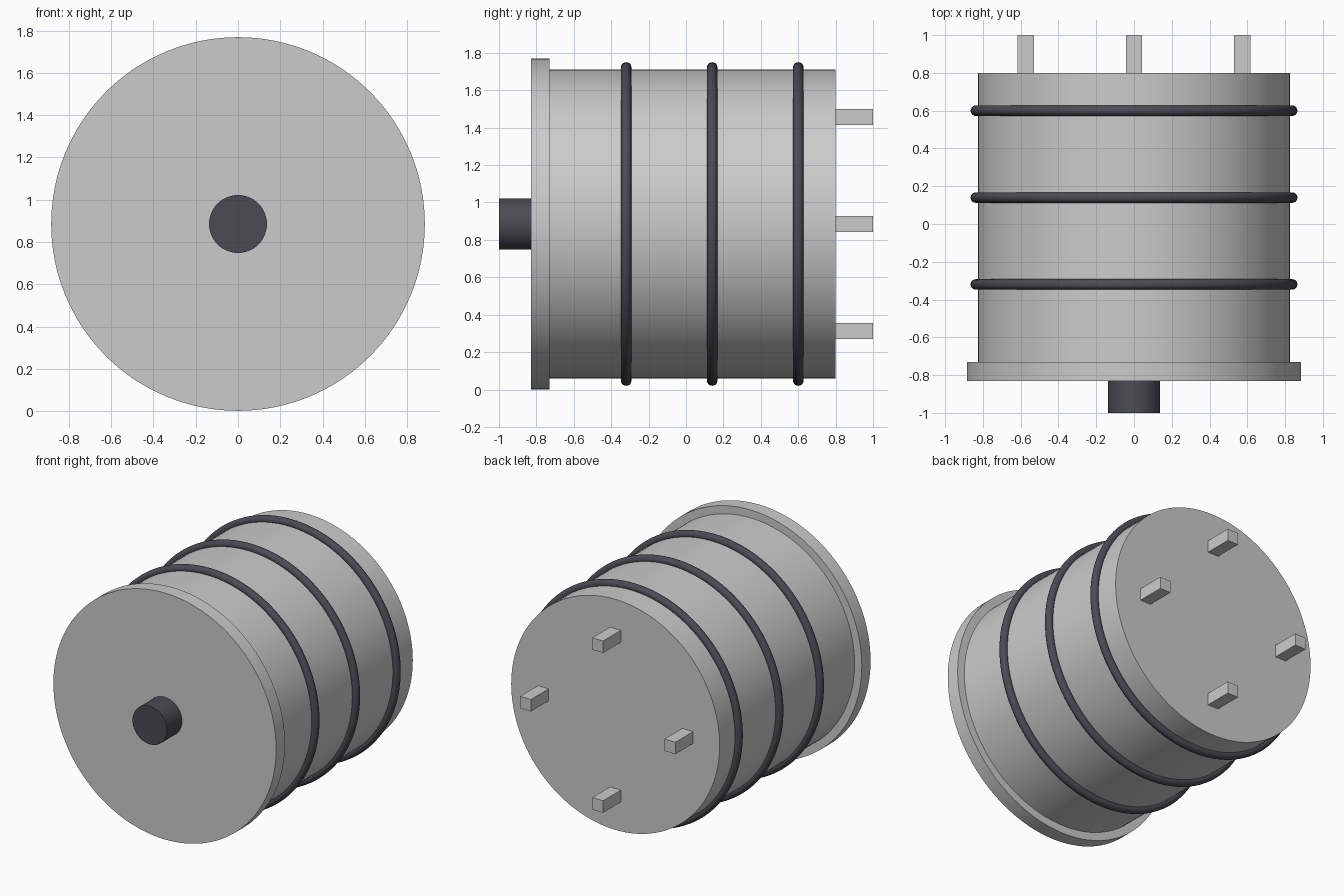
import bpy
from math import radians, sin, cos, pi

if "Cube" in bpy.data.objects:
    bpy.data.objects.remove(bpy.data.objects["Cube"])

CZ = 0.885  # height of the main axis, which runs along y

dark = bpy.data.materials.new("dark_rubber")
dark.diffuse_color = (0.07, 0.07, 0.085, 1)
dark.use_nodes = True
dark.node_tree.nodes["Principled BSDF"].inputs["Base Color"].default_value = dark.diffuse_color


def finish(name, mat=None, smooth=True):
    ob = bpy.context.object
    ob.name = name
    if mat:
        ob.data.materials.append(mat)
    if smooth:
        bpy.ops.object.shade_smooth_by_angle(angle=radians(35))
    return ob


def cylinder(name, radius, y0, y1, verts=128, mat=None):
    bpy.ops.mesh.primitive_cylinder_add(
        vertices=verts, radius=radius, depth=y1 - y0,
        location=(0, (y0 + y1) / 2, CZ), rotation=(pi / 2, 0, 0))
    return finish(name, mat)


# Housing: wide front flange, body and short shaft
cylinder("front_flange", 0.884, -0.83, -0.73)
cylinder("body", 0.827, -0.73, 0.80)
cylinder("shaft", 0.137, -1.0, -0.835 + 0.005, 64, dark)

# Sealing rings around the body
for i, y in enumerate((-0.32, 0.14, 0.60)):
    bpy.ops.mesh.primitive_torus_add(
        major_radius=0.837, minor_radius=0.028,
        major_segments=128, minor_segments=20,
        location=(0, y, CZ), rotation=(pi / 2, 0, 0))
    finish(f"seal_ring_{i + 1}", dark)

# Four square pins on the back face
for i in range(4):
    a = i * pi / 2
    bpy.ops.mesh.primitive_cube_add(
        size=1, location=(0.573 * cos(a), 0.90, CZ + 0.573 * sin(a)))
    bpy.context.object.scale = (0.086, 0.20, 0.086)
    finish(f"back_pin_{i + 1}", smooth=False)
